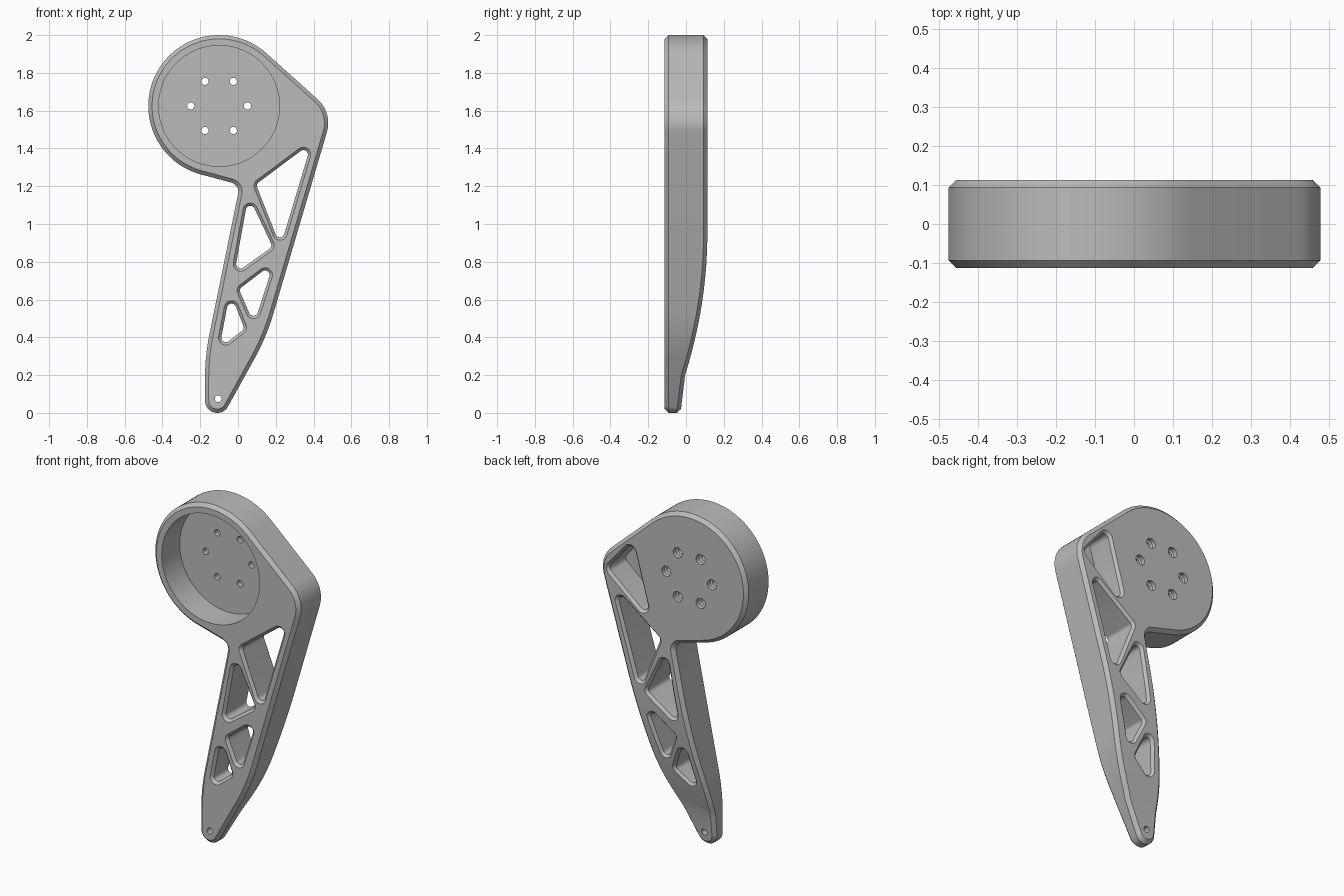
import bpy, bmesh, math
from mathutils import Vector

cube = bpy.data.objects.get("Cube")
if cube:
    bpy.data.objects.remove(cube)

HALF = 0.113          # half thickness
CH = 0.02             # outer chamfer
CH_HOLE = 0.015       # chamfer round the cut-outs
FLOOR = 0.055         # floor of the round recess
HUB = Vector((-0.10, 1.625))


def arc(c, r, a0, a1, n):
    """Points along an arc, angles in degrees."""
    return [Vector((c[0] + r * math.cos(math.radians(a0 + (a1 - a0) * i / n)),
                    c[1] + r * math.sin(math.radians(a0 + (a1 - a0) * i / n))))
            for i in range(n + 1)]


def circle(c, r, n):
    return arc(c, r, 0, 360, n)[:-1]


def rounded(corners, n=8):
    """Closed polygon whose corners (point, radius) become fillets."""
    pts = []
    for i, (p, r) in enumerate(corners):
        if r == 0:
            pts.append(p)
            continue
        u = (corners[i - 1][0] - p).normalized()
        w = (corners[(i + 1) % len(corners)][0] - p).normalized()
        half = u.angle(w) / 2
        c = p + (u + w).normalized() * r / math.sin(half)
        t = r / math.tan(half)
        a, b = p + u * t - c, p + w * t - c
        turn = math.pi - 2 * half
        for k in range(n + 1):
            f = k / n
            pts.append(c + (a * math.sin((1 - f) * turn) + b * math.sin(f * turn)) / math.sin(turn))
    # counter-clockwise order
    area = sum(pts[i - 1].cross(pts[i]) for i in range(len(pts)))
    return pts if area > 0 else pts[::-1]


def grow(pts, d):
    """Offset a counter-clockwise outline outwards by d."""
    out = []
    for i, p in enumerate(pts):
        e1 = (p - pts[i - 1]).normalized()
        e2 = (pts[(i + 1) % len(pts)] - p).normalized()
        n1, n2 = Vector((e1.y, -e1.x)), Vector((e2.y, -e2.x))
        out.append(p + (n1 + n2) * d / (1 + n1.dot(n2)))
    return out


bm = bmesh.new()


def wall(layers):
    """Skin a stack of (outline, y) rings; returns edges of first and last ring."""
    rings = [[bm.verts.new((p.x, y, p.y)) for p in pts] for pts, y in layers]
    n = len(rings[0])
    for a, b in zip(rings, rings[1:]):
        for i in range(n):
            bm.faces.new((a[i - 1], a[i], b[i], b[i - 1]))
    return [[bm.edges.get((r[i - 1], r[i])) for i in range(n)] for r in (rings[0], rings[-1])]


def fill(edges, side):
    bmesh.ops.triangle_fill(bm, use_beauty=True, edges=edges, normal=(0, side, 0))


def through(pts, d):
    """Wall from front to back with a chamfer of size abs(d) at both ends."""
    c = abs(d)
    return wall([(grow(pts, d), -HALF), (pts, -HALF + c), (pts, HALF - c), (grow(pts, d), HALF)])


# Outer outline: round hub, neck, tapering leg, rounded foot, shoulder
outline = [(p, 0) for p in arc(HUB, 0.375, 48, 255, 56)]
outline += [(Vector((0.010, 1.207)), 0.05), (Vector((-0.175, 0.30)), 1.2)]
outline += [(p, 0) for p in arc((-0.11, 0.065), 0.065, 180, 331, 14)]
outline += [(Vector((0.151, 0.402)), 1.2), (Vector((0.501, 1.589)), 0.17)]
front, back = through(rounded(outline, 10), -CH)

# Triangular cut-outs of the leg truss
cutouts = [
    ((0.095, 1.21), (0.39, 1.43), (0.225, 0.88)),
    ((0.055, 1.15), (0.183, 0.88), (-0.02, 0.735)),
    ((0.005, 0.655), (0.19, 0.795), (0.085, 0.47)),
    ((-0.042, 0.64), (0.035, 0.445), (-0.10, 0.34)),
]
for tri in cutouts:
    f, b = through(rounded([(Vector(p), 0.024) for p in tri]), CH_HOLE)
    front += f
    back += b

# Small hole in the foot
f, b = wall([(circle((-0.105, 0.075), 0.018, 20), y) for y in (-HALF, HALF)])
front += f
back += b

# Round recess open to the front
f, recess_floor = wall([(circle(HUB, 0.32, 72), y) for y in (-HALF, FLOOR)])
front += f

# Six counterbored screw holes between recess floor and back
for k in range(6):
    a = math.radians(60 * k)
    c = HUB + Vector((math.cos(a), math.sin(a))) * 0.15
    small, big = circle(c, 0.019, 24), circle(c, 0.03, 24)
    f, b = wall([(small, FLOOR), (small, 0.083), (big, 0.088), (big, HALF)])
    recess_floor += f
    back += b

# Blind pocket in the back of the shoulder
pocket = rounded([(Vector(p), 0.028) for p in ((0.275, 1.735), (0.155, 1.30), (0.44, 1.54))])
f, b = wall([(pocket, -0.05), (pocket, HALF - CH_HOLE), (grow(pocket, CH_HOLE), HALF)])
fill(f, 1)
back += b

fill(front, -1)
fill(back, 1)
fill(recess_floor, -1)


# Thin the leg towards the foot by bending the back surface
def back_y(z):
    if z > 0.95:
        return HALF
    if z > 0.2:
        return HALF - 0.21 * (0.95 - z) ** 2
    return -0.005 - 0.12 * (0.2 - z)


for k in range(16):
    bmesh.ops.bisect_plane(bm, geom=bm.verts[:] + bm.edges[:] + bm.faces[:], dist=1e-5,
                           plane_co=(0, 0, 0.2 + 0.05 * k), plane_no=(0, 0, 1))
for v in bm.verts:
    if v.co.y > 0:
        v.co.y += back_y(v.co.z) - HALF
bmesh.ops.recalc_face_normals(bm, faces=bm.faces[:])

mesh = bpy.data.meshes.new("leg_link")
bm.to_mesh(mesh)
bm.free()
leg = bpy.data.objects.new("leg_link", mesh)
bpy.context.collection.objects.link(leg)

# Plain grey material
grey = bpy.data.materials.new("plain_grey")
grey.use_nodes = True
colour = (0.5, 0.5, 0.5, 1)
grey.diffuse_color = colour
for node in grey.node_tree.nodes:
    if node.type == "BSDF_PRINCIPLED":
        node.inputs["Base Color"].default_value = colour
mesh.materials.append(grey)

bpy.ops.object.select_all(action="DESELECT")
leg.select_set(True)
bpy.context.view_layer.objects.active = leg
bpy.ops.object.shade_smooth_by_angle(angle=math.radians(35))
